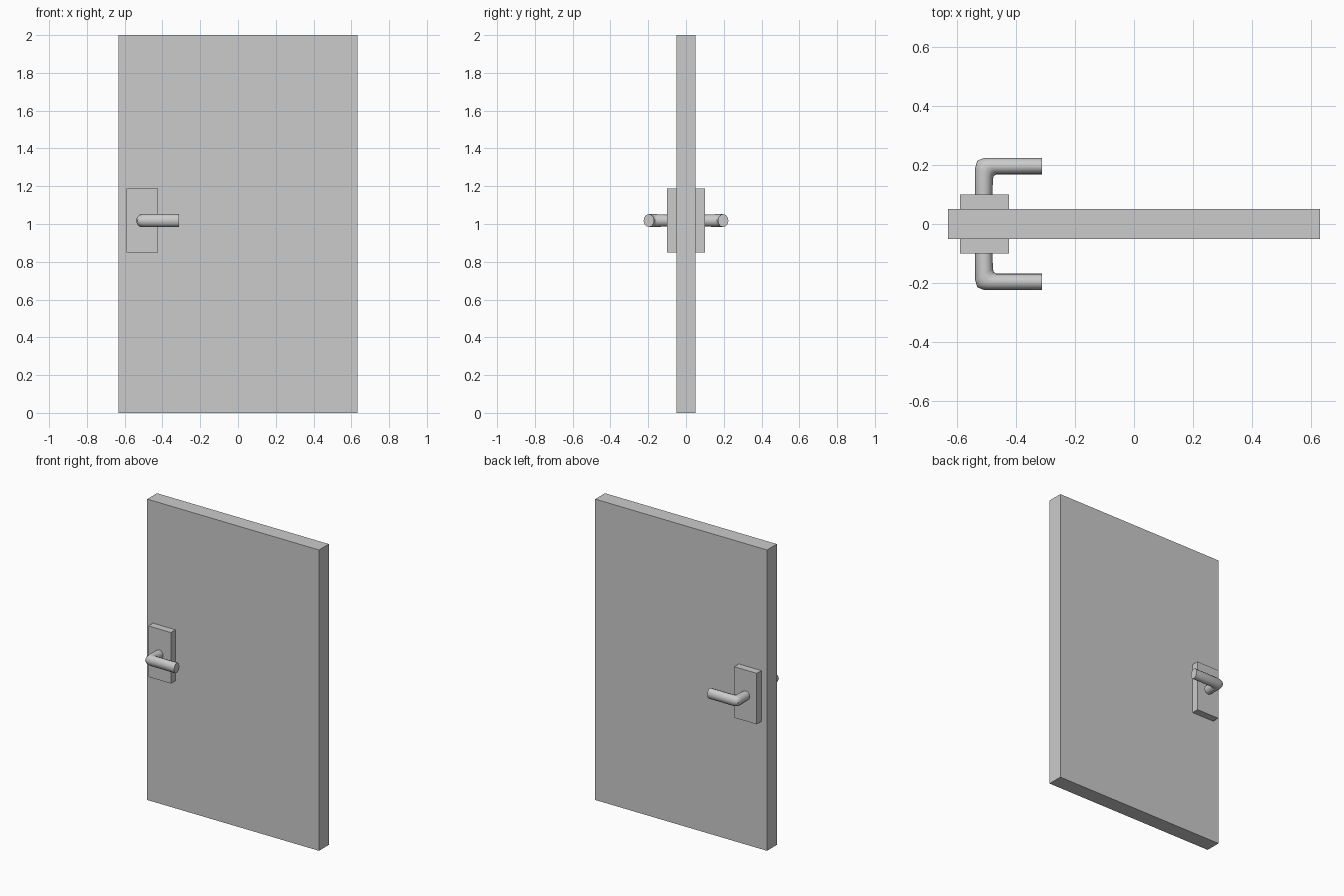
import bpy, bmesh, math
from mathutils import Vector

if "Cube" in bpy.data.objects:
    bpy.data.objects.remove(bpy.data.objects["Cube"])


def box(name, lo, hi):
    bm = bmesh.new()
    bmesh.ops.create_cube(bm, size=1)
    for v in bm.verts:
        v.co = [lo[i] + (v.co[i] + 0.5) * (hi[i] - lo[i]) for i in range(3)]
    me = bpy.data.meshes.new(name)
    bm.to_mesh(me)
    bm.free()
    ob = bpy.data.objects.new(name, me)
    bpy.context.collection.objects.link(ob)
    return ob


# Lever outline seen from above: outer point, inner point, half height
SECTIONS = [
    ((-0.539, 0.080), (-0.481, 0.080), 0.030),
    ((-0.539, 0.192), (-0.479, 0.152), 0.0345),
    ((-0.532, 0.215), (-0.476, 0.164), 0.0345),
    ((-0.508, 0.2245), (-0.466, 0.1685), 0.0345),
    ((-0.313, 0.2245), (-0.313, 0.1685), 0.0345),
]
SIDES = 12


def lever(name, side, z):
    bm = bmesh.new()
    rings = []
    for outer, inner, rz in SECTIONS:
        o = Vector((outer[0], outer[1] * side, z))
        i = Vector((inner[0], inner[1] * side, z))
        mid, half = (o + i) / 2, (o - i) / 2
        ring = []
        for k in range(SIDES):
            a = 2 * math.pi * k / SIDES
            ring.append(bm.verts.new(mid + half * math.cos(a) + Vector((0, 0, rz * math.sin(a)))))
        rings.append(ring)
    for a, b in zip(rings, rings[1:]):
        for k in range(SIDES):
            n = (k + 1) % SIDES
            bm.faces.new((a[k], a[n], b[n], b[k]))
    bm.faces.new(rings[0])
    bm.faces.new(rings[-1])
    bmesh.ops.recalc_face_normals(bm, faces=bm.faces)
    me = bpy.data.meshes.new(name)
    bm.to_mesh(me)
    bm.free()
    ob = bpy.data.objects.new(name, me)
    bpy.context.collection.objects.link(ob)
    bpy.ops.object.select_all(action='DESELECT')
    ob.select_set(True)
    bpy.context.view_layer.objects.active = ob
    bpy.ops.object.shade_smooth_by_angle(angle=math.radians(40))


# Door leaf
box("door_leaf", (-0.632, -0.0515, 0), (0.632, 0.0515, 2))

# Plate and lever on each face
for label, side in (("front", -1), ("back", 1)):
    y0, y1 = sorted((0.0515 * side, 0.0995 * side))
    box(label + "_plate", (-0.59, y0, 0.848), (-0.424, y1, 1.187))
    lever(label + "_lever", side, 1.018)
